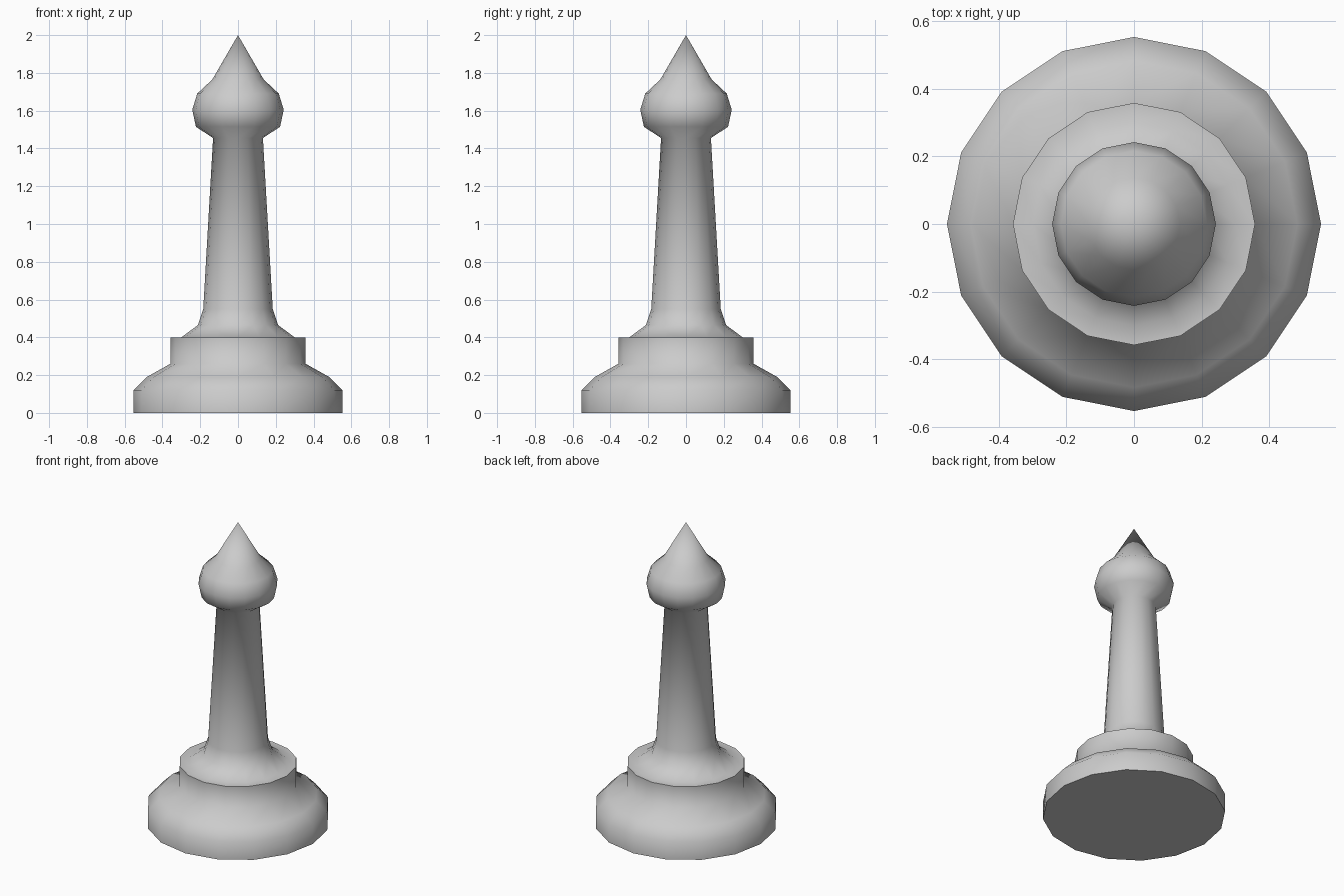
import bpy, bmesh, math

if "Cube" in bpy.data.objects:
    bpy.data.objects.remove(bpy.data.objects["Cube"])

SIDES = 16


def lathe(name, profile, angle=40):
    """Revolve (radius, z) points around z; radius 0 closes to a single point."""
    bm = bmesh.new()
    rings = []
    for r, z in profile:
        if r == 0:
            rings.append([bm.verts.new((0, 0, z))] * SIDES)
        else:
            rings.append([bm.verts.new((r * math.cos(math.tau * i / SIDES),
                                        r * math.sin(math.tau * i / SIDES), z))
                          for i in range(SIDES)])
    for low, high in zip(rings, rings[1:]):
        for i in range(SIDES):
            j = (i + 1) % SIDES
            corners = list(dict.fromkeys((low[i], low[j], high[j], high[i])))
            bm.faces.new(corners)
    if profile[0][0] > 0:
        bm.faces.new(rings[0][::-1])
    if profile[-1][0] > 0:
        bm.faces.new(rings[-1])
    bmesh.ops.recalc_face_normals(bm, faces=bm.faces)
    mesh = bpy.data.meshes.new(name)
    bm.to_mesh(mesh)
    bm.free()
    obj = bpy.data.objects.new(name, mesh)
    bpy.context.collection.objects.link(obj)
    bpy.ops.object.select_all(action='DESELECT')
    obj.select_set(True)
    bpy.context.view_layer.objects.active = obj
    bpy.ops.object.shade_smooth_by_angle(angle=math.radians(angle))
    return obj


# Whole turned silhouette in one closed surface: stepped base, flared stem, pointed head
lathe("turned_piece", [
    (0.553, 0.0), (0.553, 0.12), (0.483, 0.19),      # foot
    (0.358, 0.26), (0.358, 0.40), (0.30, 0.40),      # collar
    (0.212, 0.465), (0.184, 0.55), (0.132, 1.455),   # stem
    (0.223, 1.515), (0.242, 1.605), (0.216, 1.69),   # ball
    (0.136, 1.765), (0.0, 2.0),                      # point
], angle=62)
